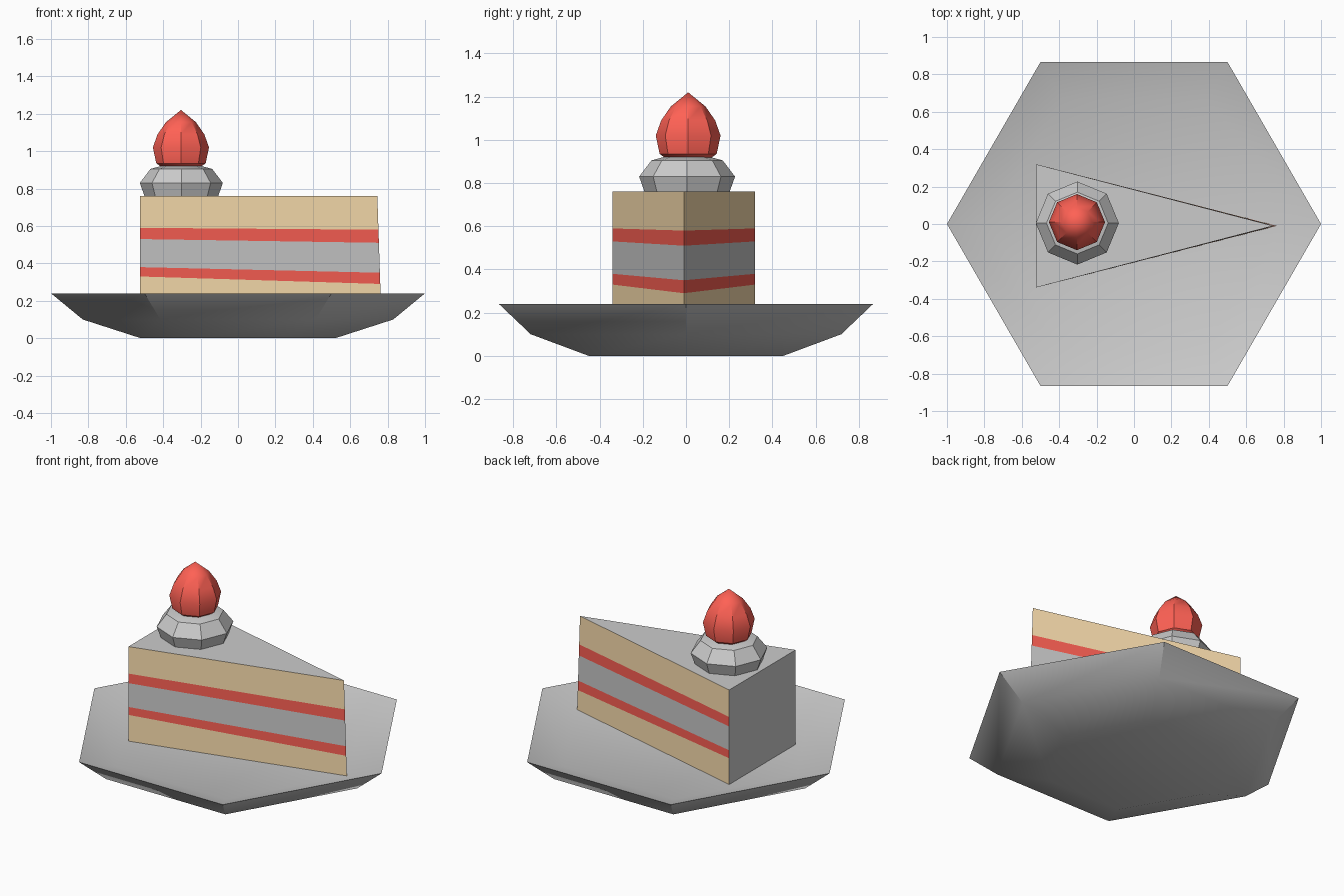
import bpy, bmesh
from math import cos, sin, tau, radians

if "Cube" in bpy.data.objects:
    bpy.data.objects.remove(bpy.data.objects["Cube"])


def material(name, rgb):
    m = bpy.data.materials.new(name)
    m.diffuse_color = (*rgb, 1)
    m.use_nodes = True
    m.node_tree.nodes["Principled BSDF"].inputs["Base Color"].default_value = m.diffuse_color
    return m


RED = material("red", (1.0, 0.12, 0.09))
SPONGE = material("sponge", (1.0, 0.76, 0.44))
CREAM = material("cream", (0.8, 0.8, 0.8))


def finish(name, bm, mats=(), smooth=None):
    bmesh.ops.recalc_face_normals(bm, faces=bm.faces)
    me = bpy.data.meshes.new(name)
    bm.to_mesh(me)
    bm.free()
    ob = bpy.data.objects.new(name, me)
    bpy.context.collection.objects.link(ob)
    for m in mats:
        me.materials.append(m)
    if smooth:
        bpy.ops.object.select_all(action='DESELECT')
        ob.select_set(True)
        bpy.context.view_layer.objects.active = ob
        bpy.ops.object.shade_smooth_by_angle(angle=radians(smooth))
    return ob


def lathe(name, profile, sides, center=(0, 0), mats=(), smooth=30):
    """Revolve (radius, z) points; radius 0 closes to a point, else to a cap."""
    bm = bmesh.new()
    cx, cy = center
    rings = []
    for r, z in profile:
        count = sides if r else 1
        rings.append([bm.verts.new((cx + r * cos(tau * i / sides),
                                    cy + r * sin(tau * i / sides), z))
                      for i in range(count)])
    for a, b in zip(rings, rings[1:]):
        for i in range(sides):
            j = (i + 1) % sides
            if len(b) == 1:
                bm.faces.new((a[i], a[j], b[0]))
            else:
                bm.faces.new((a[i], a[j], b[j], b[i]))
    for ring in (rings[0], rings[-1]):
        if len(ring) > 1:
            bm.faces.new(ring)
    return finish(name, bm, mats, smooth)


# Hexagonal plate: foot, flared outside, rim, sunken floor
lathe("plate", [(0.52, 0), (0.83, 0.10), (1.0, 0.24), (0.77, 0.165)], 6)

# Cake wedge: layered sides, plain cream top and back
back_z = [0.16, 0.33, 0.38, 0.53, 0.59, 0.76]
tip_z = [0.16, 0.29, 0.35, 0.51, 0.58, 0.76]
layer_slots = [0, 1, 2, 1, 0]
bm = bmesh.new()
levels = []
for zb, zt in zip(back_z, tip_z):
    tip_x = 0.765 - 0.02 * (zt - 0.16) / 0.6
    levels.append([bm.verts.new(p) for p in
                   ((-0.525, -0.34, zb), (tip_x, -0.01, zt), (-0.525, 0.32, zb))])
for a, b, slot in zip(levels, levels[1:], layer_slots):
    for i in range(3):
        j = (i + 1) % 3
        face = bm.faces.new((a[i], a[j], b[j], b[i]))
        face.material_index = 2 if i == 2 else slot
for ring in (levels[0], levels[-1]):
    bm.faces.new(ring).material_index = 2
finish("cake_slice", bm, (SPONGE, RED, CREAM))

# Whipped cream dollop
lathe("cream_dollop", [(0.19, 0.74), (0.222, 0.83), (0.165, 0.905), (0.11, 0.92)],
      8, (-0.303, 0.005), (CREAM,))

# Strawberry
lathe("strawberry", [(0.09, 0.905), (0.132, 0.935), (0.15, 1.02), (0.125, 1.09),
                     (0.08, 1.155), (0, 1.22)], 8, (-0.305, 0.01), (RED,))
